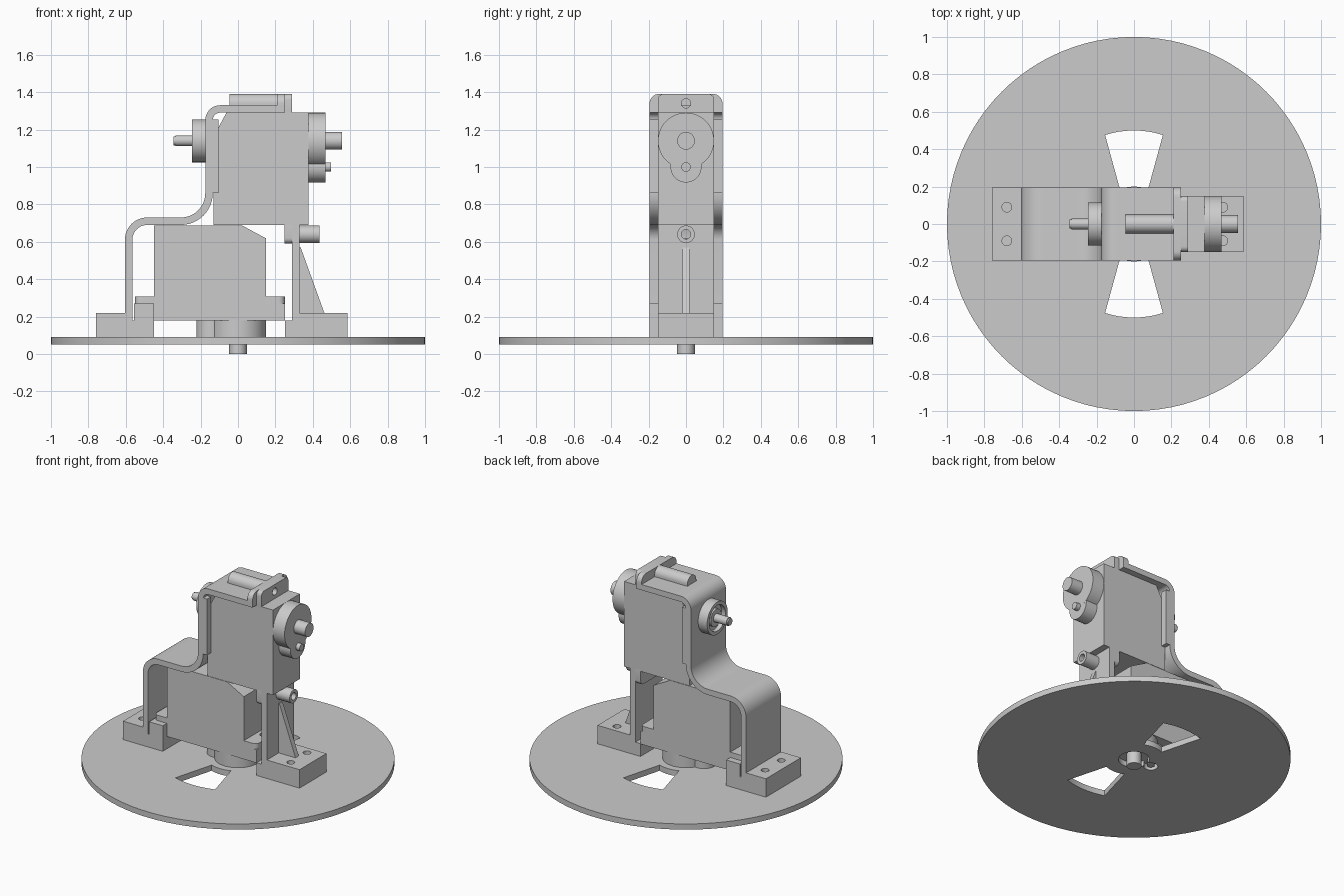
import bpy, bmesh
from math import sin, cos, pi, radians
from mathutils import Vector

if "Cube" in bpy.data.objects:
    bpy.data.objects.remove(bpy.data.objects["Cube"])

def prism(name, pts, vec):
    """Solid made by sweeping a planar outline along a vector."""
    bm = bmesh.new()
    face = bm.faces.new([bm.verts.new(p) for p in pts])
    ext = bmesh.ops.extrude_face_region(bm, geom=[face])
    bmesh.ops.translate(bm, vec=Vector(vec),
                        verts=[g for g in ext['geom'] if isinstance(g, bmesh.types.BMVert)])
    bmesh.ops.recalc_face_normals(bm, faces=bm.faces)
    me = bpy.data.meshes.new(name)
    bm.to_mesh(me)
    bm.free()
    ob = bpy.data.objects.new(name, me)
    bpy.context.collection.objects.link(ob)
    return ob

def profile(name, xz, half):
    return prism(name, [(x, -half, z) for x, z in xz], (0, 2 * half, 0))

def box(name, x0, x1, y0, y1, z0, z1):
    return prism(name, [(x0, y0, z0), (x1, y0, z0), (x1, y1, z0), (x0, y1, z0)], (0, 0, z1 - z0))

def arc(cx, cy, r, a0, a1, n=12):
    return [(cx + r * cos(radians(a0 + (a1 - a0) * i / n)),
             cy + r * sin(radians(a0 + (a1 - a0) * i / n))) for i in range(n + 1)]

def rounded(x0, x1, y0, y1, r):
    return (arc(x1 - r, y1 - r, r, 0, 90, 6) + arc(x0 + r, y1 - r, r, 90, 180, 6)
            + arc(x0 + r, y0 + r, r, 180, 270, 6) + arc(x1 - r, y0 + r, r, 270, 360, 6))

def circle(r, n=48):
    return [(r * cos(2 * pi * i / n), r * sin(2 * pi * i / n)) for i in range(n)]

def cyl_x(name, x0, x1, z, r, y=0):
    return prism(name, [(x0, y + a, z + b) for a, b in circle(r)], (x1 - x0, 0, 0))

def cyl_z(name, x, y, r, z0, z1, n=48):
    return prism(name, [(x + a, y + b, z0) for a, b in circle(r, n)], (0, 0, z1 - z0))

def cut(ob, *cutters):
    for c in cutters:
        c.hide_render = True
        m = ob.modifiers.new('cut', 'BOOLEAN')
        m.operation, m.solver, m.object = 'DIFFERENCE', 'EXACT', c
        bpy.context.view_layer.objects.active = ob
        bpy.ops.object.modifier_apply(modifier=m.name)
        bpy.data.objects.remove(c)

# Base disc with two sector windows and clearance holes for the drive
disc = cyl_z('base_disc', 0, 0, 1, 0.05, 0.09, 96)
windows = []
for s in (1, -1):
    pts = arc(0, 0, 0.5, 72, 108) + arc(0, 0, 0.2, 112, 68)
    windows.append(prism('window', [(s * x, s * y, 0) for x, y in pts], (0, 0, 0.2)))
cut(disc, *windows, cyl_z('hole', 0, 0, 0.1, 0, 0.2), cyl_z('hole', -0.14, 0, 0.045, 0, 0.2))

def motor(name, place):
    """Motor; place maps (length, side, depth) to world. Depth 0 is the gear face."""
    def part(label, outline, d0, d1):
        a = [Vector(place(l, y, d0)) for l, y in outline]
        vec = Vector(place(0, 0, d1)) - Vector(place(0, 0, d0))
        return prism(f'{name}_{label}', a, vec)
    # body with one sloped rear corner
    body = [(-0.45, 0), (0.15, 0), (0.15, -0.44), (0.02, -0.51), (-0.45, -0.51)]
    prism(f'{name}_body', [place(l, -0.15, d) for l, d in body],
          Vector(place(0, 0.15, 0)) - Vector(place(0, -0.15, 0)))
    # mounting tabs with screw holes
    for label, l0, l1, lh in (('tab_short', 0.11, 0.25, 0.2), ('tab_long', -0.55, -0.41, -0.5)):
        tab = part(label, rounded(l0, l1, -0.15, 0.15, 0.03), -0.13, -0.09)
        cut(tab, part('hole', [(lh + a, b) for a, b in circle(0.025)], -0.2, 0))
    # gear housing and shafts
    for label, l, r, d1 in (('gear_housing', 0, 0.15, 0.09), ('idler_housing', -0.14, 0.083, 0.0895),
                            ('output_shaft', 0, 0.047, 0.178), ('idler_pin', -0.14, 0.025, 0.12)):
        part(label, [(l + a, b) for a, b in circle(r)], -0.01, d1)

motor('pan_motor', lambda l, y, d: (l, y, 0.178 - d))
motor('tilt_motor', lambda l, y, d: (0.378 + d, y, 1.14 + l))

# Bent bracket strip: outer edge one way, inner edge back
T = 0.02
def edge(o):
    return ([(-0.585 - o, 0.12)] + arc(-0.485, 0.61, 0.1 + o, 180, 90)
            + arc(-0.305, 0.86, 0.15 - o, 270, 360)
            + arc(-0.095, 1.25, 0.06 + o, 180, 90) + [(0.25, 1.31 + o)])
profile('bent_bracket', edge(T) + edge(-T)[::-1], 0.195)

# Side lips that cradle the tilt motor
for s in (-1, 1):
    box('bracket_lip', -0.15, -0.105, min(s * 0.15, s * 0.195), max(s * 0.15, s * 0.195), 0.86, 1.255)

# Bracket foot with a slot and a support step
foot = profile('bracket_foot', [(-0.76, 0.09), (-0.45, 0.09), (-0.45, 0.27), (-0.557, 0.27),
                                (-0.557, 0.18), (-0.566, 0.18), (-0.566, 0.22), (-0.76, 0.22)], 0.195)
cut(foot, *[cyl_z('hole', -0.68, s * 0.09, 0.026, 0, 0.4, 24) for s in (-1, 1)])

# Upright end plate and rounded screw channel on top
plate = prism('bracket_end_plate', [(0.21, y, z) for y, z in
              [(-0.195, 1.29), (0.195, 1.29)] + arc(0.145, 1.34, 0.05, 0, 90, 8)
              + arc(-0.145, 1.34, 0.05, 90, 180, 8)], (0.04, 0, 0))
boss = prism('screw_channel', [(-0.045, y, z) for y, z in
             [(-0.05, 1.32), (0.05, 1.32)] + arc(0, 1.34, 0.05, 0, 180, 20)], (0.256, 0, 0))
for ob in (plate, boss):
    cut(ob, cyl_x('hole', 0.0, 0.3, 1.34, 0.025))

# Pivot bearing and pin behind the tilt motor
bearing = cyl_x('pivot_bearing', -0.245, -0.15, 1.14, 0.115)
cut(bearing, cyl_x('recess', -0.3, -0.215, 1.14, 0.09))
cyl_x('bearing_core', -0.235, -0.16, 1.14, 0.06)
cyl_x('pivot_pin', -0.335, -0.16, 1.14, 0.029)
cyl_x('pivot_pin_tip', -0.345, -0.33, 1.14, 0.024)

# Front support: foot, upright, gusset and screw post
support = profile('support_foot', [(0.25, 0.09), (0.585, 0.09), (0.585, 0.22), (0.29, 0.22),
                                   (0.29, 0.18), (0.25, 0.18)], 0.15)
cut(support, *[cyl_z('hole', 0.475, s * 0.09, 0.026, 0, 0.4, 24) for s in (-1, 1)])
box('support_ledge', 0.145, 0.25, -0.15, 0.15, 0.178, 0.27)
upright = box('support_upright', 0.29, 0.33, -0.15, 0.15, 0.2, 0.69)
post = cyl_x('screw_post', 0.32, 0.435, 0.64, 0.047)
for ob in (upright, post):
    cut(ob, cyl_x('hole', 0.2, 0.5, 0.64, 0.025))
profile('support_gusset', [(0.32, 0.2), (0.465, 0.21), (0.335, 0.57), (0.32, 0.57)], 0.018)

# Smooth round surfaces, keep hard edges
for ob in bpy.context.scene.objects:
    ob.select_set(True)
    bpy.context.view_layer.objects.active = ob
bpy.ops.object.shade_smooth_by_angle(angle=radians(30))
